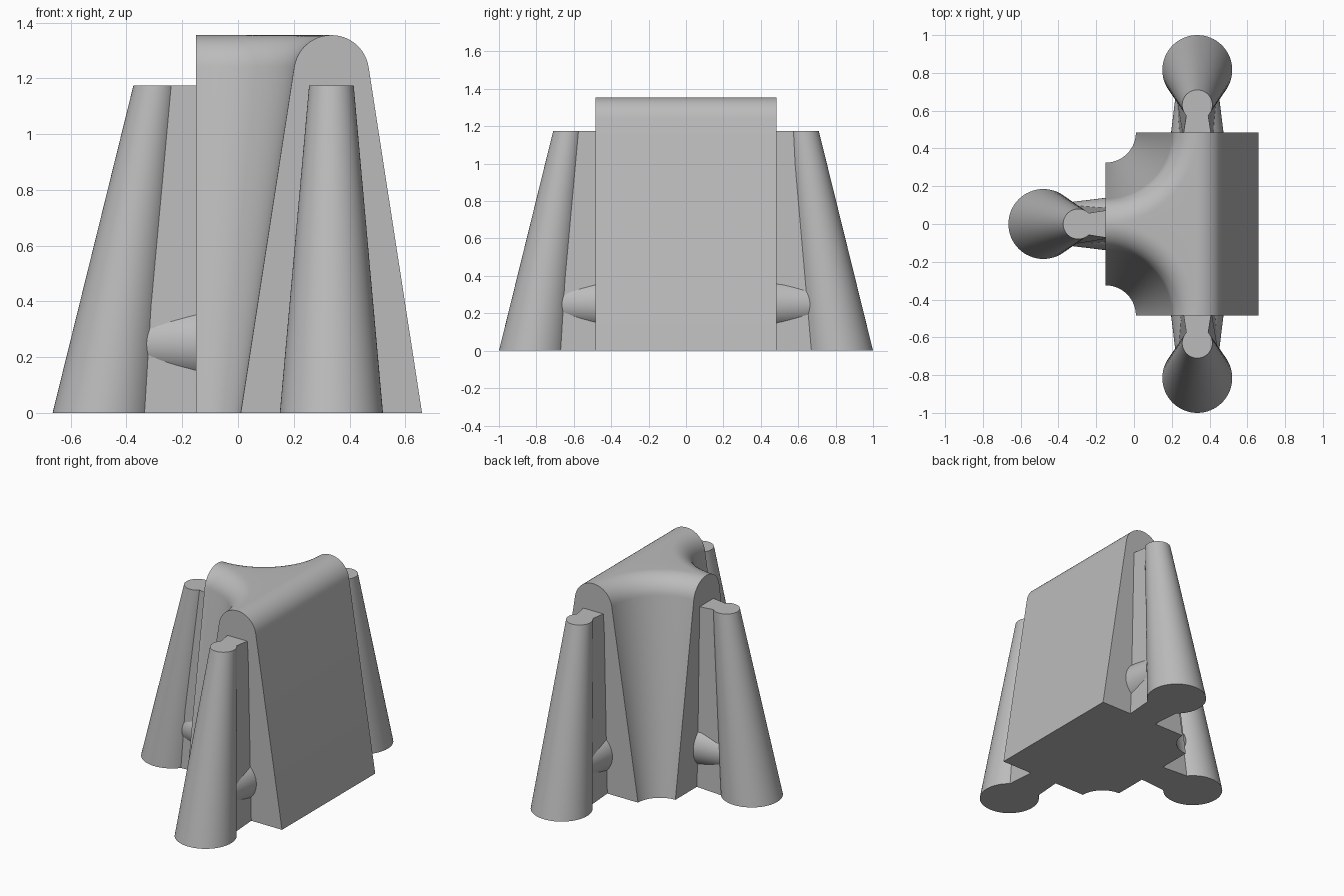
import bpy, bmesh, math
from mathutils import Vector, Matrix

if "Cube" in bpy.data.objects:
    bpy.data.objects.remove(bpy.data.objects["Cube"], do_unlink=True)

grey = bpy.data.materials.new("plain_grey")
grey.use_nodes = True
grey.diffuse_color = (0.5, 0.5, 0.5, 1)
grey.node_tree.nodes["Principled BSDF"].inputs["Base Color"].default_value = (0.5, 0.5, 0.5, 1)

HALF = 0.485      # half length of the body
CREST = 0.335     # x of the ridge
BACK = -0.15      # x of the side arm's end face
ROUND = 0.135     # ridge radius
RIDGE_Z = 1.22    # ridge centre height
FOOT = 0.325      # half width of the arm at the ground
STEPS = 28


def finish(bm, name):
    bmesh.ops.remove_doubles(bm, verts=bm.verts, dist=1e-5)
    bmesh.ops.recalc_face_normals(bm, faces=bm.faces)
    mesh = bpy.data.meshes.new(name)
    bm.to_mesh(mesh)
    bm.free()
    mesh.materials.append(grey)
    obj = bpy.data.objects.new(name, mesh)
    bpy.context.collection.objects.link(obj)
    bpy.ops.object.select_all(action='DESELECT')
    obj.select_set(True)
    bpy.context.view_layer.objects.active = obj
    bpy.ops.object.shade_smooth_by_angle(angle=math.radians(30))
    return obj


def face(bm, points):
    return bm.faces.new([bm.verts.new(p) for p in points])


def strips(bm, rows):
    for a, b in zip(rows, rows[1:]):
        for i in range(len(a) - 1):
            face(bm, (a[i], a[i + 1], b[i + 1], b[i]))


def half_profile():
    # distance from the ridge line and height, from the ground to the crest
    tilt = math.radians(8.8)
    pts = [(FOOT, 0.0)]
    for i in range(13):
        a = tilt + (math.pi / 2 - tilt) * i / 12
        pts.append((ROUND * math.cos(a), RIDGE_Z + ROUND * math.sin(a)))
    pts[-1] = (0.0, RIDGE_Z + ROUND)
    return pts


# Body: straight ridge plus a side arm blended by two swept concave corners
def build_body():
    bm = bmesh.new()
    prof = half_profile()
    straight = [[Vector((CREST + d, s * HALF, z)) for d, z in prof] for s in (-1, 1)]
    strips(bm, straight)
    corners = []
    for s in (-1, 1):
        rows = []
        for i in range(STEPS + 1):
            a = math.pi / 2 * i / STEPS
            rows.append([Vector((BACK + (HALF - d) * math.cos(a),
                                 s * (HALF - (HALF - d) * math.sin(a)), z)) for d, z in prof])
        strips(bm, rows)
        corners.append(rows)
    right, left = corners
    # flat crown and base follow the corner sweeps
    face(bm, [r[-1] for r in right] + [r[-1] for r in reversed(left[:-1])])
    face(bm, [r[0] for r in right] + [r[0] for r in reversed(left)]
         + [straight[1][0], straight[0][0]])
    # end faces
    for rows, end in zip(corners, straight):
        face(bm, rows[0] + list(reversed(end))[1:])
    face(bm, right[-1] + list(reversed(left[-1]))[1:])
    finish(bm, "body")


def prism(bm, low, high):
    n = len(low)
    face(bm, low)
    face(bm, high)
    for i in range(n):
        j = (i + 1) % n
        face(bm, (low[i], low[j], high[j], high[i]))


def ring(center, radius, z, count=64):
    return [Vector((center + radius * math.cos(2 * math.pi * i / count),
                    radius * math.sin(2 * math.pi * i / count), z)) for i in range(count)]


def web_outline(u0, w0, u1, w1, z):
    return [Vector((u0, -w0, z)), Vector((u1, -w1, z)), Vector((u1, w1, z)), Vector((u0, w0, z))]


# Leaning leg, its web and the tapered boss; local x points away from the body
LEG_TOP = 1.175


def build_leg(prefix, origin, angle):
    place = Matrix.Translation(origin) @ Matrix.Rotation(angle, 4, 'Z')

    bm = bmesh.new()
    prism(bm, ring(0.33, 0.185, 0), ring(0.145, 0.08, LEG_TOP))
    finish(bm, prefix + "_leg").matrix_world = place

    bm = bmesh.new()
    prism(bm, web_outline(-0.02, 0.10, 0.25, 0.12, 0),
          web_outline(-0.02, 0.075, 0.12, 0.053, LEG_TOP))
    finish(bm, prefix + "_web").matrix_world = place

    bm = bmesh.new()
    bmesh.ops.create_cone(bm, cap_ends=True, segments=48, radius1=0.141, radius2=0.102, depth=0.32,
                          matrix=Matrix.Translation((0.14, 0, 0.25)) @ Matrix.Rotation(math.pi / 2, 4, 'Y'))
    finish(bm, prefix + "_boss").matrix_world = place


build_body()
build_leg("front", (CREST, -HALF, 0), -math.pi / 2)
build_leg("back", (CREST, HALF, 0), math.pi / 2)
build_leg("right", (BACK, 0, 0), math.pi)
